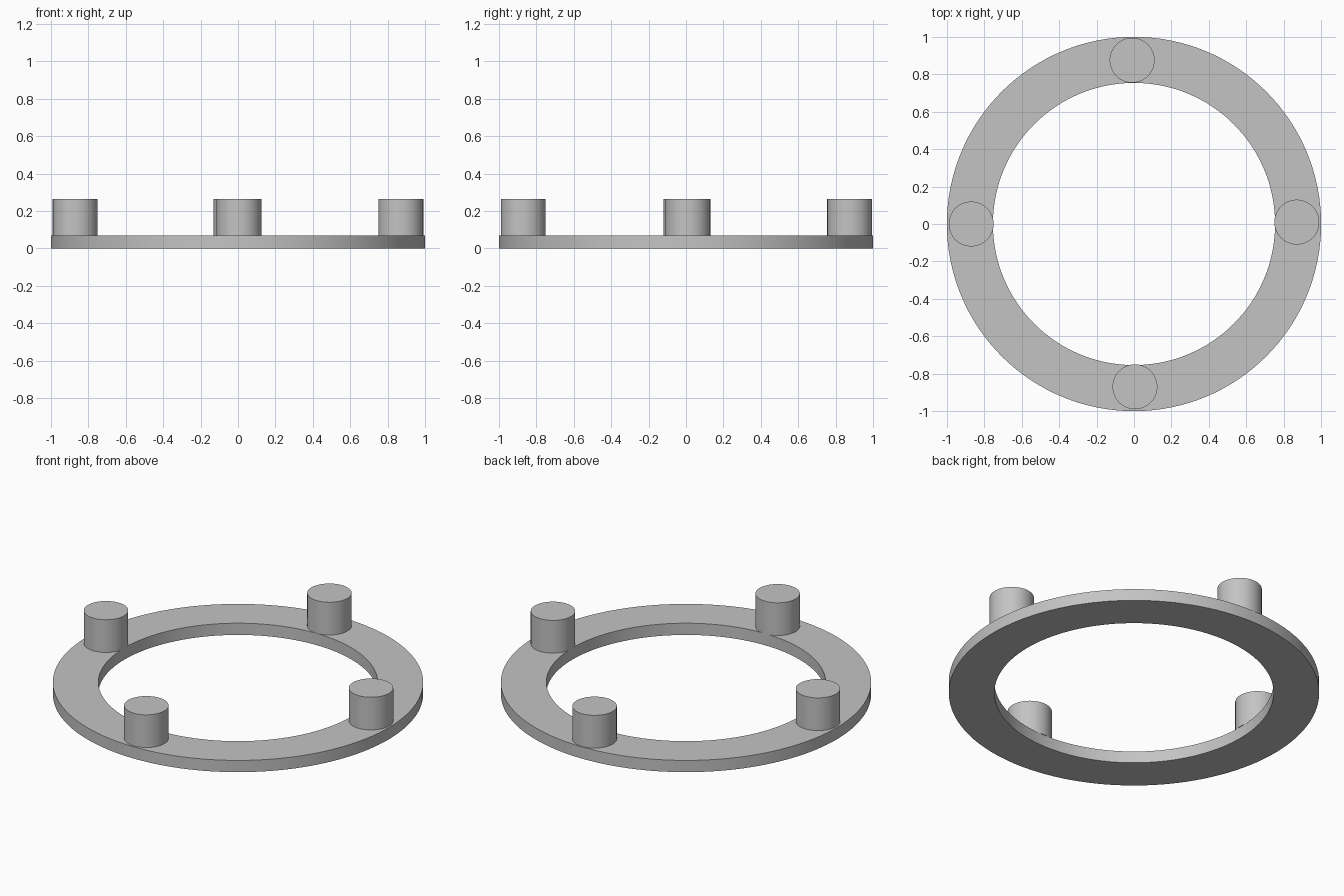
import bpy, bmesh
from math import sin, cos, tau

cube = bpy.data.objects.get("Cube")
if cube:
    bpy.data.objects.remove(cube, do_unlink=True)

RING_HEIGHT = 0.07
PEG_RADIUS, PEG_TOP = 0.12, 0.265

grey = bpy.data.materials.new("light grey")
grey.use_nodes = True
grey.diffuse_color = (0.55, 0.55, 0.55, 1)
grey.node_tree.nodes["Principled BSDF"].inputs["Base Color"].default_value = grey.diffuse_color


def finish(name, bm, location=(0, 0, 0)):
    """Turn a bmesh into a grey object, smooth round the sides and sharp at the rims."""
    bmesh.ops.recalc_face_normals(bm, faces=bm.faces)
    mesh = bpy.data.meshes.new(name)
    bm.to_mesh(mesh)
    bm.free()
    mesh.materials.append(grey)
    obj = bpy.data.objects.new(name, mesh)
    obj.location = location
    bpy.context.collection.objects.link(obj)
    bpy.ops.object.select_all(action='DESELECT')
    obj.select_set(True)
    bpy.context.view_layer.objects.active = obj
    bpy.ops.object.shade_smooth_by_angle()


def build_ring(outer, inner, height, sides=128):
    """Sweep a rectangular section around z."""
    bm = bmesh.new()
    section = [(outer, 0), (outer, height), (inner, height), (inner, 0)]
    loops = [[bm.verts.new((r * cos(tau * i / sides), r * sin(tau * i / sides), z))
              for r, z in section] for i in range(sides)]
    for i, a in enumerate(loops):
        b = loops[(i + 1) % sides]
        for j in range(4):
            k = (j + 1) % 4
            bm.faces.new((a[j], b[j], b[k], a[k]))
    finish("base_ring", bm)


def build_peg(name, x, y):
    bm = bmesh.new()
    depth = PEG_TOP - RING_HEIGHT
    bmesh.ops.create_cone(bm, cap_ends=True, segments=64, radius1=PEG_RADIUS,
                          radius2=PEG_RADIUS, depth=depth)
    finish(name, bm, (x, y, RING_HEIGHT + depth / 2))


# Flat base ring
build_ring(1.0, 0.754, RING_HEIGHT)

# Four upright pegs, set very slightly off the axes
build_peg("front_peg", 0.005, -0.87)
build_peg("back_peg", -0.01, 0.875)
build_peg("left_peg", 0.87, 0.01)
build_peg("right_peg", -0.87, 0.0)
